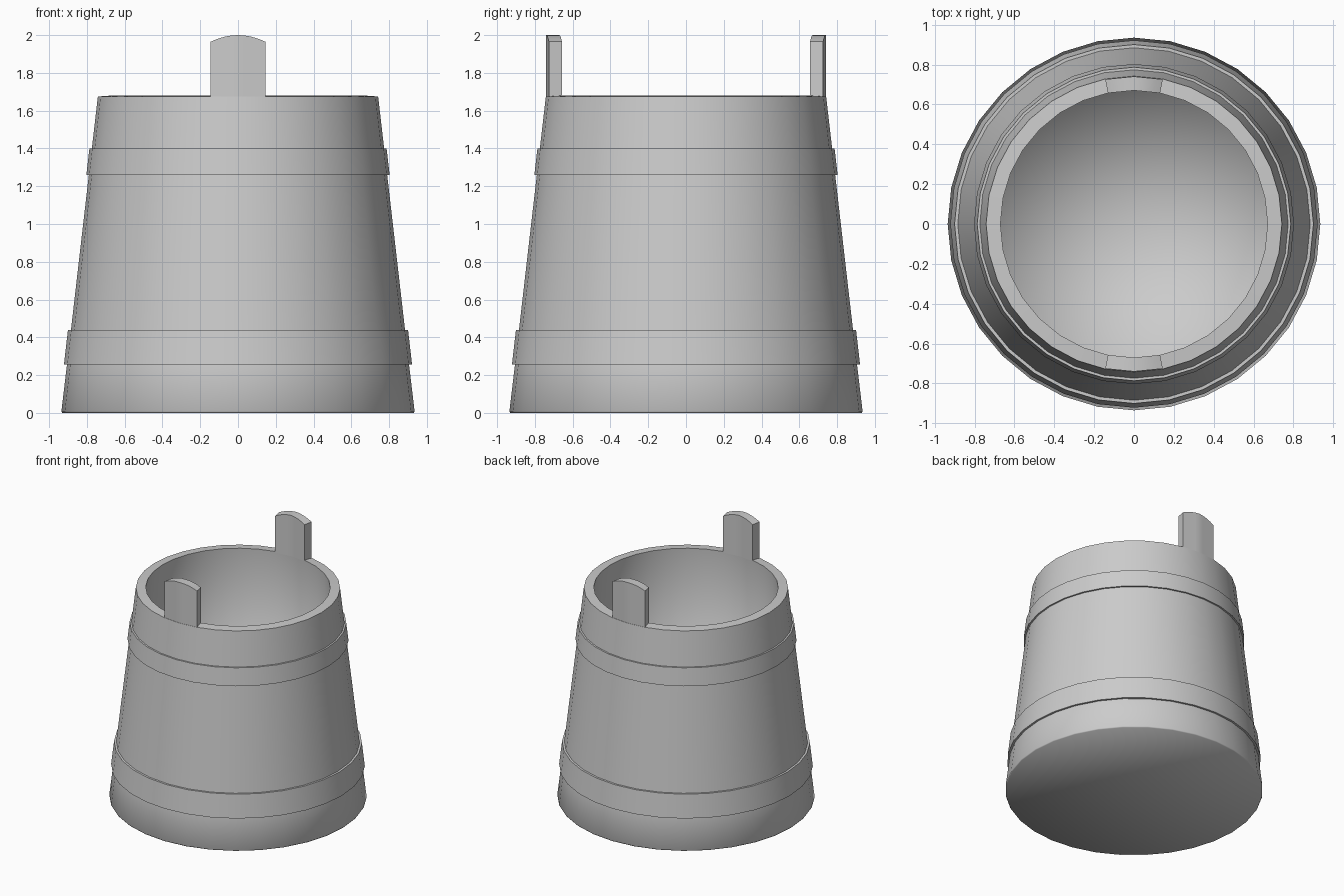
import bpy, bmesh, math
from mathutils import Vector

SIDES = 32
STEP = 2 * math.pi / SIDES
RIM_OUT, RIM_IN, RIM_Z = 0.742, 0.67, 1.675

cube = bpy.data.objects.get("Cube")
if cube:
    bpy.data.objects.remove(cube, do_unlink=True)

grey = bpy.data.materials.new("plain_grey")
grey.use_nodes = True
colour = (0.6, 0.6, 0.6, 1)
grey.diffuse_color = colour
grey.node_tree.nodes["Principled BSDF"].inputs["Base Color"].default_value = colour


def ring_point(radius, angle, z):
    return Vector((radius * math.cos(angle), radius * math.sin(angle), z))


def finish(name, bm, soft_below=0.0):
    """Smooth faces, keep hard edges sharp above a given height."""
    bmesh.ops.recalc_face_normals(bm, faces=bm.faces)
    for face in bm.faces:
        face.smooth = True
    for edge in bm.edges:
        middle = (edge.verts[0].co.z + edge.verts[1].co.z) / 2
        if middle >= soft_below and edge.calc_face_angle(0) > math.radians(30):
            edge.smooth = False
    mesh = bpy.data.meshes.new(name)
    bm.to_mesh(mesh)
    bm.free()
    mesh.materials.append(grey)
    obj = bpy.data.objects.new(name, mesh)
    bpy.context.collection.objects.link(obj)
    return obj


def lathe(name, profile, soft_below=0.0):
    """Revolve (radius, z) points; a zero radius closes the end with a fan."""
    bm = bmesh.new()
    rings = []
    for radius, z in profile:
        if radius == 0:
            rings.append([bm.verts.new((0, 0, z))] * SIDES)
        else:
            rings.append([bm.verts.new(ring_point(radius, i * STEP, z)) for i in range(SIDES)])
    for low, high in zip(rings, rings[1:]):
        for i in range(SIDES):
            j = (i + 1) % SIDES
            corners = dict.fromkeys((low[i], low[j], high[j], high[i]))
            bm.faces.new(list(corners))
    return finish(name, bm, soft_below)


def wall_radius(z):
    return 0.935 + (RIM_OUT - 0.935) * z / RIM_Z


def hoop_profile(low, high, offset):
    return [(wall_radius(low), low), (wall_radius(low) + offset, low),
            (wall_radius(high) + offset, high), (wall_radius(high), high)]


# Tapered tub with raised hoops, rim, hollow inside and floor
lathe("tub", [(0, 0), (0.93, 0), (0.935, 0.008)]
      + hoop_profile(0.255, 0.44, 0.016)
      + hoop_profile(1.26, 1.40, 0.013)
      + [(RIM_OUT, RIM_Z), (RIM_IN, 1.68), (RIM_IN + 0.05, 0.1), (0, 0.1)],
      soft_below=0.2)


# Upright lugs that continue the wall above the rim, with a curved top
def lug(name, centre):
    bm = bmesh.new()
    columns = []
    count = 8
    for k in range(count + 1):
        t = 2 * k / count - 1
        # follow the straight sides of the rim
        near = ring_point(1, centre, 0)
        far = ring_point(1, centre + math.copysign(STEP, t), 0)
        along = near.lerp(far, abs(t))
        top = 2.0 - 0.035 * t * t
        columns.append([bm.verts.new((along.x * r, along.y * r, z))
                        for r, z in ((RIM_OUT - 0.002, RIM_Z - 0.003), (RIM_OUT - 0.002, top),
                                     (RIM_IN, top), (RIM_IN, RIM_Z - 0.003))])
    for a, b in zip(columns, columns[1:]):
        for i in range(4):
            j = (i + 1) % 4
            bm.faces.new((a[i], a[j], b[j], b[i]))
    bm.faces.new(columns[0])
    bm.faces.new(columns[-1])
    finish(name, bm)


lug("back_lug", math.pi / 2)
lug("front_lug", -math.pi / 2)
